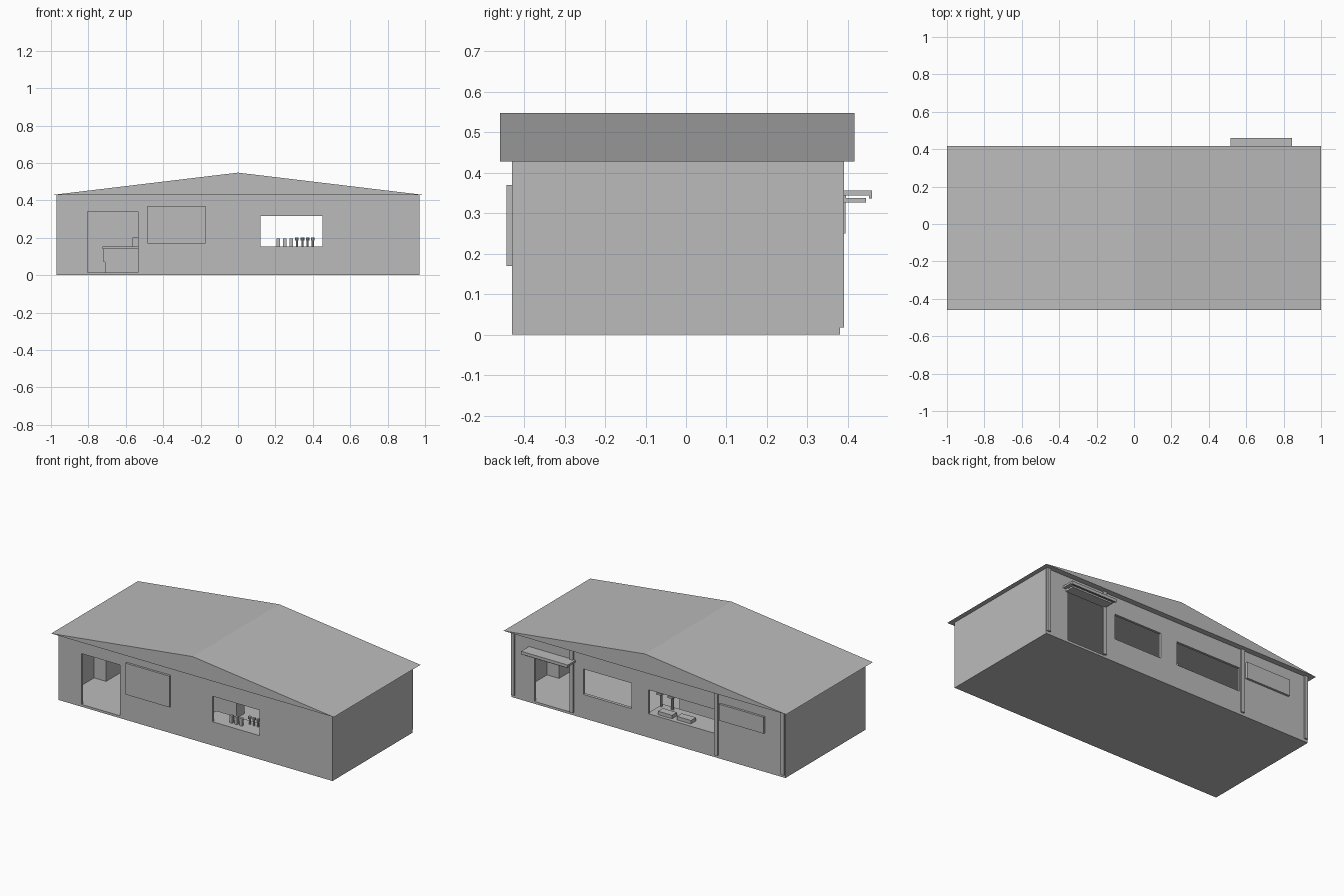
import bpy, bmesh
from mathutils import Vector

if "Cube" in bpy.data.objects:
    bpy.data.objects.remove(bpy.data.objects["Cube"])

grey = bpy.data.materials.new("plain_grey")
grey.diffuse_color = (0.5, 0.5, 0.5, 1)
grey.use_nodes = True
grey.node_tree.nodes["Principled BSDF"].inputs["Base Color"].default_value = grey.diffuse_color


def finish(name, bm):
    bmesh.ops.recalc_face_normals(bm, faces=bm.faces)
    me = bpy.data.meshes.new(name)
    bm.to_mesh(me)
    bm.free()
    me.materials.append(grey)
    ob = bpy.data.objects.new(name, me)
    bpy.context.collection.objects.link(ob)
    return ob


def box(name, x0, x1, y0, y1, z0, z1):
    bm = bmesh.new()
    bmesh.ops.create_cube(bm, size=1)
    for v in bm.verts:
        v.co = Vector(((x0 + x1) / 2 + v.co.x * (x1 - x0),
                       (y0 + y1) / 2 + v.co.y * (y1 - y0),
                       (z0 + z1) / 2 + v.co.z * (z1 - z0)))
    return finish(name, bm)


def extrude_y(name, bm, dy):
    out = bmesh.ops.extrude_face_region(bm, geom=bm.faces[:])
    vs = [g for g in out["geom"] if isinstance(g, bmesh.types.BMVert)]
    bmesh.ops.translate(bm, vec=(0, dy, 0), verts=vs)
    return finish(name, bm)


def wall(name, y, dy, openings):
    """Wall along x with rectangular openings (x0, x1, z0, z1)."""
    xs = sorted({-W, W, *[o[i] for o in openings for i in (0, 1)]})
    zs = sorted({0, H, *[o[i] for o in openings for i in (2, 3)]})
    bm = bmesh.new()
    for xa, xb in zip(xs, xs[1:]):
        for za, zb in zip(zs, zs[1:]):
            mx, mz = (xa + xb) / 2, (za + zb) / 2
            if any(o[0] < mx < o[1] and o[2] < mz < o[3] for o in openings):
                continue
            bm.faces.new([bm.verts.new(p) for p in
                          ((xa, y, za), (xb, y, za), (xb, y, zb), (xa, y, zb))])
    bmesh.ops.remove_doubles(bm, verts=bm.verts, dist=1e-5)
    return extrude_y(name, bm, dy)


def cylinder(name, x, y, z0, z1, r):
    bm = bmesh.new()
    bmesh.ops.create_cone(bm, cap_ends=True, segments=10, radius1=r, radius2=r, depth=z1 - z0)
    bmesh.ops.translate(bm, vec=(x, y, (z0 + z1) / 2), verts=bm.verts)
    return finish(name, bm)


W, H, T = 0.97, 0.43, 0.015      # half width, wall height, wall thickness
YF, YB = -0.43, 0.38             # outer front and back wall planes

# Shell
wall("front_wall", YF, T, [(-0.805, -0.535, T, 0.34), (0.12, 0.46, 0.145, 0.315)])
wall("back_wall", YB, -T, [(0.537, 0.807, T, 0.34), (0.12, 0.46, 0.145, 0.315),
                           (-0.465, 0.0, 0.145, 0.305)])
box("left_wall", -W, -W + T, YF + T, YB - T, 0, H)
box("right_wall", W - T, W, YF + T, YB - T, 0, H)
box("floor", -W + T, W - T, YF + T, YB - T, 0, T)

# Low gabled roof, overhanging on every side
bm = bmesh.new()
bm.faces.new([bm.verts.new(p) for p in ((-1, -0.46, 0.428), (1, -0.46, 0.428), (0, -0.46, 0.548))])
extrude_y("roof", bm, 0.876)

# Wall boards
box("front_board", -0.485, -0.175, YF - 0.014, YF, 0.17, 0.37)
box("back_board", -0.825, -0.51, YB, YB + 0.014, 0.25, 0.355)

# Back pilasters
for x in (-0.953, -0.483, 0.54, 0.955):
    box("back_pilaster", x - 0.012, x + 0.012, YB, YB + 0.01, 0.018, H)

# Two-layer canopy over the back door
box("canopy_top", 0.515, 0.845, YB, 0.458, 0.344, 0.356)
box("canopy_lip", 0.515, 0.845, 0.452, 0.46, 0.337, 0.356)
box("canopy_lower", 0.535, 0.825, YB, 0.445, 0.327, 0.338)
box("canopy_bracket", 0.535, 0.825, YB, 0.395, 0.327, 0.356)

# Window sills and slim frame
for y0 in (YF, YB - 0.02):
    box("window_sill", 0.12, 0.46, y0, y0 + 0.02, 0.14, 0.152)
box("back_wide_sill", -0.465, 0, YB - 0.02, YB, 0.14, 0.152)
box("window_side_frame", 0.452, 0.46, YF, YF + 0.02, 0.15, 0.315)

# Closets at each end, seen through the doors
box("left_closet", -W + T, -0.87, -0.09, 0.2, T, H)
box("right_closet", 0.87, W - T, -0.25, 0.04, T, H)

# Stepped bench seen through the front door
box("bench_base", -0.71, -0.5, 0.1, YB - T, T, 0.07)
box("bench_body", -0.72, -0.5, 0.1, YB - T, 0.07, 0.14)
box("bench_top", -0.725, -0.5, 0.09, YB - T, 0.14, 0.153)
box("bench_back", -0.565, -0.5, 0.1, YB - T, 0.153, 0.2)

# Counters behind the windows
box("front_counter", 0.05, 0.47, YF + T, -0.29, 0.135, 0.15)
box("back_counter", -0.48, 0.01, 0.22, YB - T, 0.135, 0.15)
box("back_counter_base", -0.47, 0.0, 0.24, YB - T, T, 0.135)
box("middle_counter", -0.45, 0.05, -0.08, 0.02, 0.13, 0.145)
box("middle_counter_base", -0.44, 0.04, -0.07, 0.01, T, 0.13)

# Items on the counters
for x in (0.215, 0.25, 0.285):
    box("counter_bottle", x - 0.009, x + 0.009, -0.38, -0.362, 0.15, 0.197)
for x in (0.315, 0.345, 0.372, 0.4):
    cylinder("counter_cup", x, -0.33, 0.15, 0.185, 0.006)
    cylinder("counter_cup_cap", x, -0.33, 0.185, 0.2, 0.01)
for x, y in ((-0.23, 0.325), (-0.1, 0.33)):
    box("counter_tray", x - 0.05, x + 0.05, y - 0.025, y + 0.025, 0.15, 0.172)
for x in (-0.08, 0.0):
    cylinder("tap_post", x, 0.25, 0.15, 0.23, 0.008)
    box("tap_head", x - 0.018, x + 0.018, 0.235, 0.275, 0.23, 0.242)
